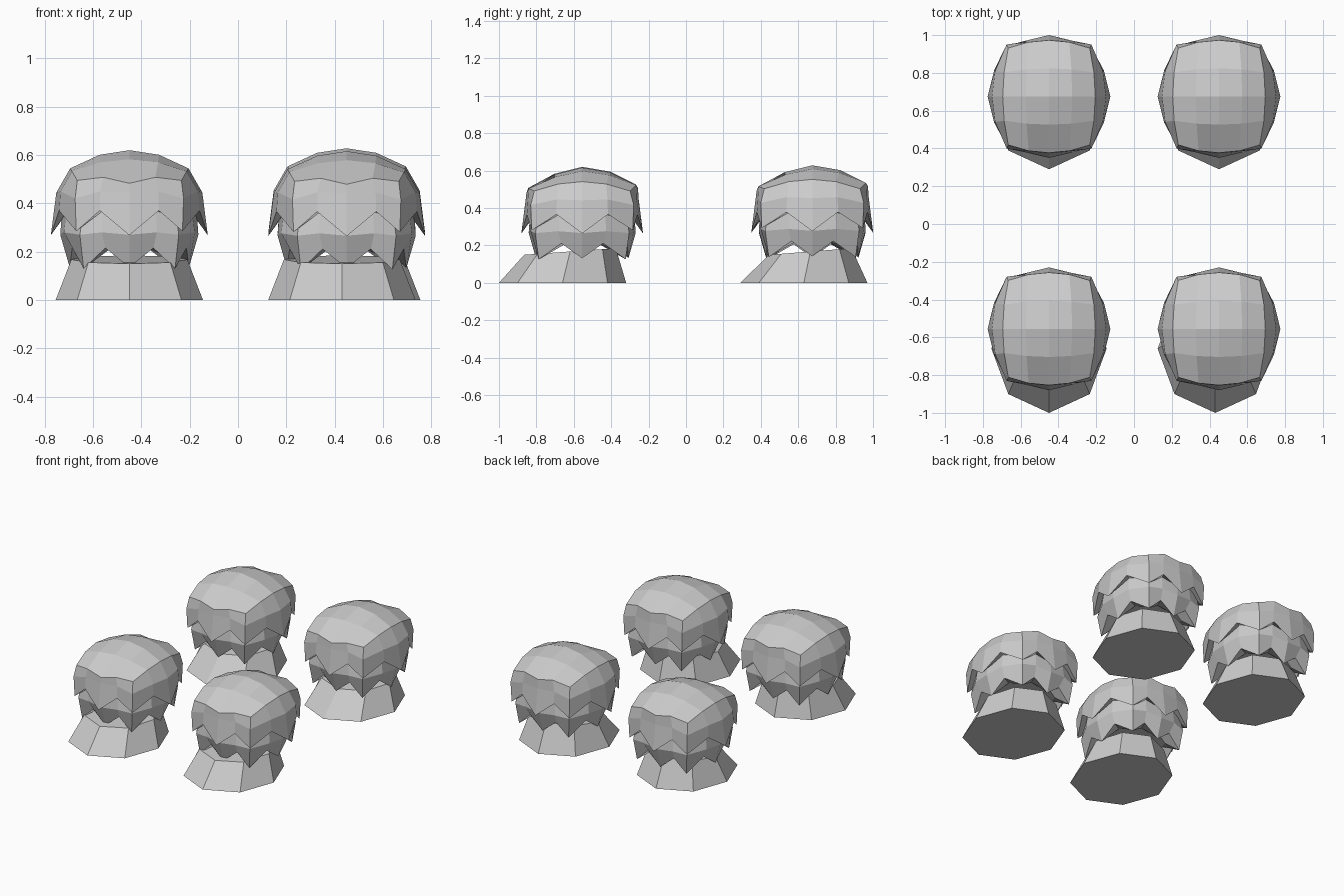
import bpy, bmesh, math
from mathutils import Vector

cube = bpy.data.objects.get("Cube")
if cube:
    bpy.data.objects.remove(cube, do_unlink=True)

grey = bpy.data.materials.new("light_grey")
grey.use_nodes = True
colour = (0.6, 0.6, 0.6, 1.0)
grey.diffuse_color = colour
bsdf = next(n for n in grey.node_tree.nodes if n.type == 'BSDF_PRINCIPLED')
bsdf.inputs["Base Color"].default_value = colour

# Sixteen outline points as grid steps, counter-clockwise from the front right corner
WALK = ([(i, 0) for i in range(4)] + [(4, i) for i in range(4)]
        + [(4 - i, 4) for i in range(4)] + [(0, 4 - i) for i in range(4)])


def finish(bm, name, location):
    bmesh.ops.recalc_face_normals(bm, faces=bm.faces)
    mesh = bpy.data.meshes.new(name)
    bm.to_mesh(mesh)
    bm.free()
    mesh.materials.append(grey)
    obj = bpy.data.objects.new(name, mesh)
    obj.location = location
    bpy.context.collection.objects.link(obj)
    return obj


def bridge(bm, a, b):
    n = len(a)
    for i in range(n):
        j = (i + 1) % n
        bm.faces.new((a[i], a[j], b[j], b[i]))


def outline(bm, scales, heights):
    """Ring of 16 points; scales and heights are for corners, notches, centres."""
    ring = []
    for i, j in WALK:
        u, v = (i - 2) / 2, (j - 2) / 2
        if abs(u) == 1 and abs(v) == 1:
            kind, x, y = 0, 0.22 * u, 0.27 * v
        elif abs(u) == 1:
            kind = 1 if v else 2
            x, y = u * (0.285 if v else 0.325), 0.27 * v
        else:
            kind = 1 if u else 2
            x, y = 0.24 * u, v * (0.29 if u else 0.325)
        s = scales[kind]
        ring.append(bm.verts.new((x * s, y * s, heights[kind])))
    return ring


def make_cap(name, location):
    """Domed cap with a jagged, overhanging rim."""
    bm = bmesh.new()
    grid = {}
    for i in range(5):
        for j in range(5):
            u, v = (i - 2) / 2, (j - 2) / 2
            x = 0.245 * u * (1 - 0.12 * v * v)
            y = 0.298 * v * (1 - 0.14 * u * u)
            z = 0.62 - 0.075 * u * u - 0.125 * v * v + 0.075 * u * u * v * v
            z += 0.012 * v * (1 - u * u)
            if abs(v) == 1 and abs(u) == 0.5:
                z += 0.022
            grid[i, j] = bm.verts.new((x, y, z))
    for i in range(4):
        for j in range(4):
            bm.faces.new((grid[i, j], grid[i + 1, j], grid[i + 1, j + 1], grid[i, j + 1]))
    rim = [grid[k] for k in WALK]
    shoulder = outline(bm, (1.02, 1.0, 0.93), (0.42, 0.45, 0.445))
    spikes = outline(bm, (1.0, 1.02, 1.0), (0.285, 0.37, 0.268))
    inner = outline(bm, (0.84, 0.9, 0.84), (0.34, 0.37, 0.34))
    bridge(bm, rim, shoulder)
    bridge(bm, shoulder, spikes)
    bridge(bm, spikes, inner)
    bm.faces.new(inner)
    return finish(bm, name, location)


def make_under_layer(name, location):
    """Smaller jagged layer tucked beneath the cap."""
    bm = bmesh.new()
    rings = [outline(bm, (0.85, 0.9, 0.85), (0.40, 0.40, 0.40)),
             outline(bm, (0.93, 0.95, 0.88), (0.27, 0.28, 0.27)),
             outline(bm, (0.86, 0.83, 0.76), (0.13, 0.215, 0.135)),
             outline(bm, (0.6, 0.62, 0.6), (0.19, 0.215, 0.19))]
    for a, b in zip(rings, rings[1:]):
        bridge(bm, a, b)
    bm.faces.new(rings[0])
    bm.faces.new(rings[-1])
    return finish(bm, name, location)


def make_base(name, location, bottom, top, x_shift):
    """Flared eight-sided foot; bottom and top give front and back y."""
    bm = bmesh.new()
    rings = []
    for (front, back), width, zf, zb in ((bottom, 0.305, 0, 0), (top, 0.24, 0.15, 0.185)):
        middle, half = (front + back) / 2, (back - front) / 2
        ring = []
        for k in range(8):
            a = math.radians(45 * k - 90)
            x, y = math.cos(a), math.sin(a)
            t = (y + 1) / 2
            ring.append(bm.verts.new((x_shift + width * x, middle + half * y,
                                      zf + (zb - zf) * t)))
        rings.append(ring)
    bridge(bm, *rings)
    for r in rings:
        bm.faces.new(r)
    return finish(bm, name, location)


# Four clumps: name, position, crown lift, foot shift and front/back foot extents
FRONT = ((-0.445, 0.235), (-0.31, 0.18))
BACK = ((-0.385, 0.295), (-0.23, 0.21))
for name, x, y, lift, shift, (bottom, top) in (
        ("front_right", -0.45, -0.555, 0.0, 0.0, FRONT),
        ("front_left", 0.45, -0.555, -0.004, -0.02, FRONT),
        ("back_right", -0.45, 0.675, 0.0, 0.0, BACK),
        ("back_left", 0.45, 0.675, 0.008, 0.0, BACK)):
    make_cap(name + "_crown_cap", (x, y, lift))
    make_under_layer(name + "_crown_lower", (x, y, lift))
    make_base(name + "_foot", (x, y, 0), bottom, top, shift)
